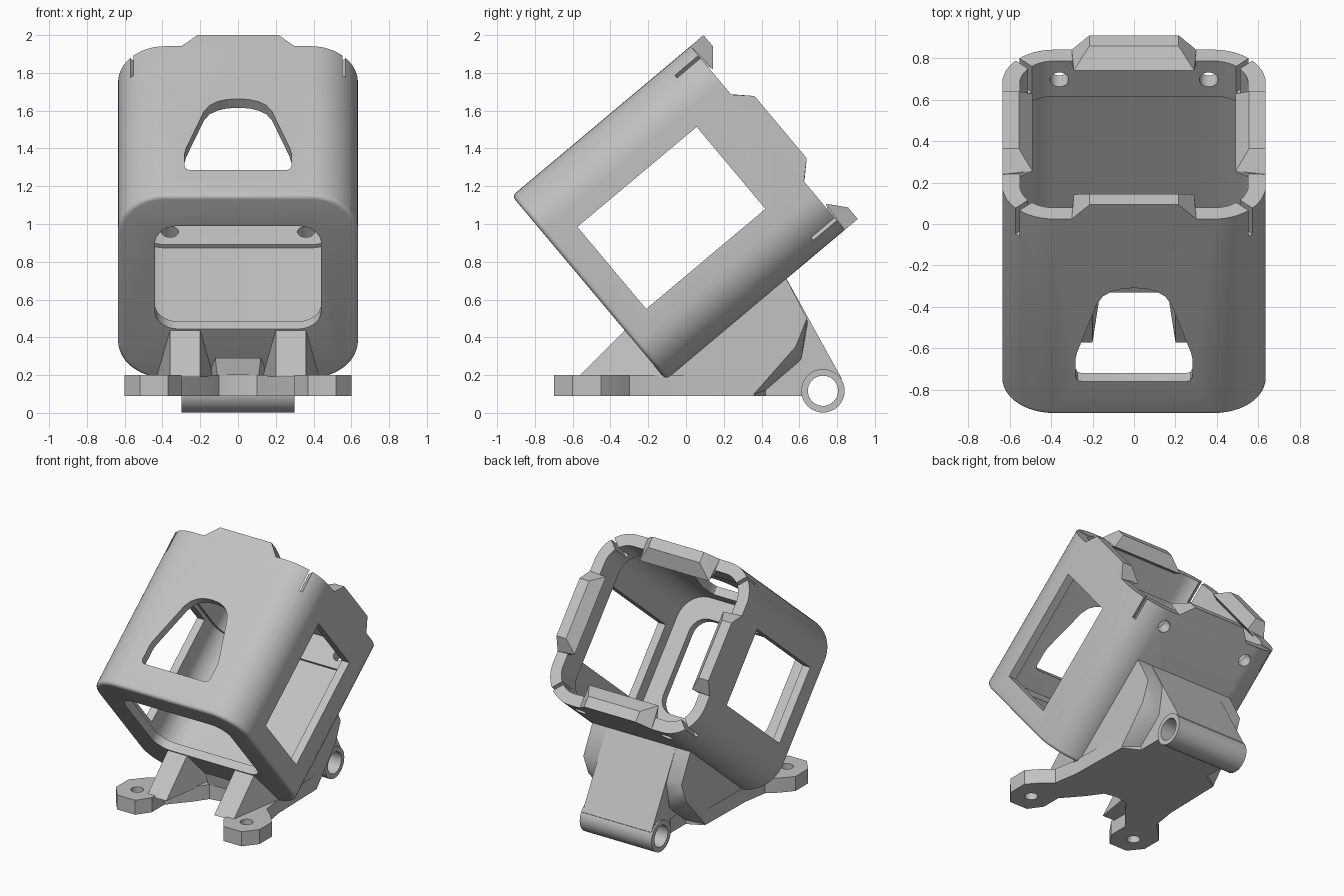
import bpy, bmesh, math
from mathutils import Matrix, Vector

cube = bpy.data.objects.get("Cube")
if cube:
    bpy.data.objects.remove(cube)

grey = bpy.data.materials.new("light_grey_plastic")
grey.use_nodes = True
COLOR = (0.54, 0.54, 0.54, 1)
grey.diffuse_color = COLOR
grey.node_tree.nodes["Principled BSDF"].inputs["Base Color"].default_value = COLOR

# Housing frame: y runs from front to back, z runs up, tilted back
TILT = Matrix.Translation((0, -0.11, 0.2)) @ Matrix.Rotation(math.radians(40), 4, 'X')
FLAT = Matrix.Identity(4)
MID = 0.613   # height of the housing axis
HALF = 0.635  # housing half width and half height


def finish(bm, name, matrix):
    bm.transform(matrix)
    bmesh.ops.recalc_face_normals(bm, faces=bm.faces[:])
    mesh = bpy.data.meshes.new(name)
    bm.to_mesh(mesh)
    bm.free()
    mesh.materials.append(grey)
    obj = bpy.data.objects.new(name, mesh)
    bpy.context.collection.objects.link(obj)
    return obj


def prism(name, points, axis, lo, hi, matrix=FLAT, bevel=0):
    """Extrude a flat outline along one axis."""
    def place(p, d):
        return {'x': (d, p[0], p[1]), 'y': (p[0], d, p[1]), 'z': (p[0], p[1], d)}[axis]
    bm = bmesh.new()
    a = [bm.verts.new(place(p, lo)) for p in points]
    b = [bm.verts.new(place(p, hi)) for p in points]
    front = bm.faces.new(a)
    bm.faces.new(b)
    for i in range(len(a)):
        j = (i + 1) % len(a)
        bm.faces.new((a[i], a[j], b[j], b[i]))
    bmesh.ops.recalc_face_normals(bm, faces=bm.faces[:])
    if bevel:
        bmesh.ops.bevel(bm, geom=front.edges[:], offset=bevel, segments=4,
                        profile=0.5, affect='EDGES')
    return finish(bm, name, matrix)


def hull(name, points, matrix=FLAT):
    bm = bmesh.new()
    for p in points:
        bm.verts.new(p)
    bmesh.ops.convex_hull(bm, input=bm.verts[:])
    return finish(bm, name, matrix)


def rounded(hx, hz, cz, r, steps=12):
    pts = []
    for k, (sx, sz) in enumerate(((1, 1), (-1, 1), (-1, -1), (1, -1))):
        for i in range(steps + 1):
            t = math.pi / 2 * (k + i / steps)
            pts.append((sx * (hx - r) + r * math.cos(t), cz + sz * (hz - r) + r * math.sin(t)))
    return pts


def circle(cx, cy, r, n=40):
    return [(cx + r * math.cos(2 * math.pi * i / n), cy + r * math.sin(2 * math.pi * i / n))
            for i in range(n)]


def mirrored(half):
    return half + [(-x, y) for x, y in reversed(half) if x > 0]


def cut(obj, *cutters):
    for c in cutters:
        mod = obj.modifiers.new("cut", 'BOOLEAN')
        mod.operation, mod.solver, mod.object = 'DIFFERENCE', 'EXACT', c
        with bpy.context.temp_override(object=obj, active_object=obj):
            bpy.ops.object.modifier_apply(modifier=mod.name)
        bpy.data.objects.remove(c)


# Housing shell: thin walls with a thicker rim at the rear
housing = prism("housing", rounded(HALF, HALF, MID, 0.25), 'y', -0.012, 1.222, TILT, 0.025)
wide, narrow = HALF - 0.062, HALF - 0.085
cut(housing,
    prism("cavity", rounded(wide, wide, MID, 0.188), 'y', 0.05, 1.0, TILT),
    prism("rim_opening", rounded(narrow, narrow, MID, 0.165), 'y', 0.9, 2, TILT),
    prism("front_opening", rounded(0.44, 0.355, 0.685, 0.12), 'y', -1, 0.3, TILT),
    prism("side_windows", [(0.148, 0.333), (0.972, 0.333), (0.972, 0.9), (0.148, 0.9)],
          'x', -1, 1, TILT))

# Arched window in the top wall
arch = [(0, 0.2), (0.25, 0.2), (0.272, 0.207), (0.282, 0.23), (0.282, 0.34), (0.275, 0.38),
        (0.2, 0.62), (0.18, 0.685), (0.15, 0.735), (0.11, 0.765), (0.06, 0.783), (0, 0.788)]
cut(housing, prism("arch_window", mirrored(arch), 'z', 0.9, 1.5, TILT))

# Corner slits and screw holes in the floor
for sx in (-1, 1):
    for sz in (-1, 1):
        c = Vector((sx * 0.55, MID + sz * 0.55))
        along, side = Vector((sx, sz)) * 0.12, Vector((-sz, sx)) * 0.009
        slit = [c + along + side, c - along + side, c - along - side, c + along - side]
        cut(housing, prism("slit", slit, 'y', 1.06, 1.5, TILT))
    cut(housing, prism("screw_hole", circle(sx * 0.36, 1.105, 0.045, 24), 'z', -0.2, 0.2, TILT))

# Hooked retaining tabs on the four rear edges: (inset, depth, half length)
for k, name in enumerate(("top", "left", "bottom", "right")):
    tip = 0.145 if k % 2 else 0.17
    section = [(0, 1.2, 0.3), (0, 1.222, 0.3), (0, 1.312, 0.215), (0.08, 1.312, 0.215),
               (tip, 1.235, 0.29), (0.08, 1.2, 0.3)]
    turn = Matrix.Translation((0, 0, MID)) @ Matrix.Rotation(k * math.pi / 2, 4, 'Y')
    hull(name + "_tab", [(s * h, d, HALF - i) for i, d, h in section for s in (-1, 1)],
         TILT @ turn)

# Base plate with two front feet
outline = [(0, -0.18), (0.1, -0.2), (0.17, -0.3), (0.3, -0.45), (0.3, -0.6), (0.37, -0.7),
           (0.52, -0.7), (0.6, -0.6), (0.6, -0.45), (0.52, -0.36), (0.45, -0.3), (0.42, -0.11),
           (0.41, 0.36), (0.29, 0.42), (0.29, 0.6), (0, 0.6)]
base = prism("base_plate", mirrored(outline), 'z', 0.09, 0.2)
for s in (-1, 1):
    cut(base, prism("foot_hole", circle(s * 0.457, -0.55, 0.045, 24), 'z', 0, 0.4))

# Wedge that carries the housing, its rear corners slanting in to the fin
outer = [(-0.11, 0.1), (0.36, 0.1), (0.58, 0.35), (0.64, 0.5), (0.52, 0.733), (-0.11, 0.205)]
inner = [(0.4, 0.1), (0.61, 0.28), (0.645, 0.48)]
hull("wedge", [(s * x, y, z) for s in (-1, 1)
               for x, profile in ((0.41, outer), (0.28, inner)) for y, z in profile])

# Rear fin and hinge tube
fin = prism("rear_fin", [(0, 0.1), (0.62, 0.09), (0.725, 0.03), (0.825, 0.18), (0.52, 0.733),
                         (0, 0.292)], 'x', -0.288, 0.288)
tube = prism("hinge_tube", circle(0.725, 0.117, 0.115), 'x', -0.3, 0.3)
for part in (fin, tube):
    cut(part, prism("hinge_bore", circle(0.725, 0.117, 0.08), 'x', -1, 1))

# Front braces: crest narrower than the foot
for s, name in ((1, "left"), (-1, "right")):
    hull(name + "_brace", [(s * x, y, z) for x, y, z in (
        (0.2, -0.57, 0.19), (0.36, -0.57, 0.19), (0.2, -0.32, 0.44), (0.36, -0.32, 0.44),
        (0.13, -0.12, 0.19), (0.43, -0.12, 0.19))])

# Small sill between the braces
hull("centre_sill", [(s * x, y, z) for s in (-1, 1) for x, y, z in (
    (0.11, -0.2, 0.2), (0.12, -0.22, 0.29), (0.16, -0.1, 0.2))])

# Smooth the curved walls, keep hard edges sharp
for obj in bpy.context.collection.objects:
    if obj.type == 'MESH' and grey.name in obj.data.materials:
        bpy.ops.object.select_all(action='DESELECT')
        obj.select_set(True)
        bpy.context.view_layer.objects.active = obj
        bpy.ops.object.shade_smooth_by_angle(angle=math.radians(30))
